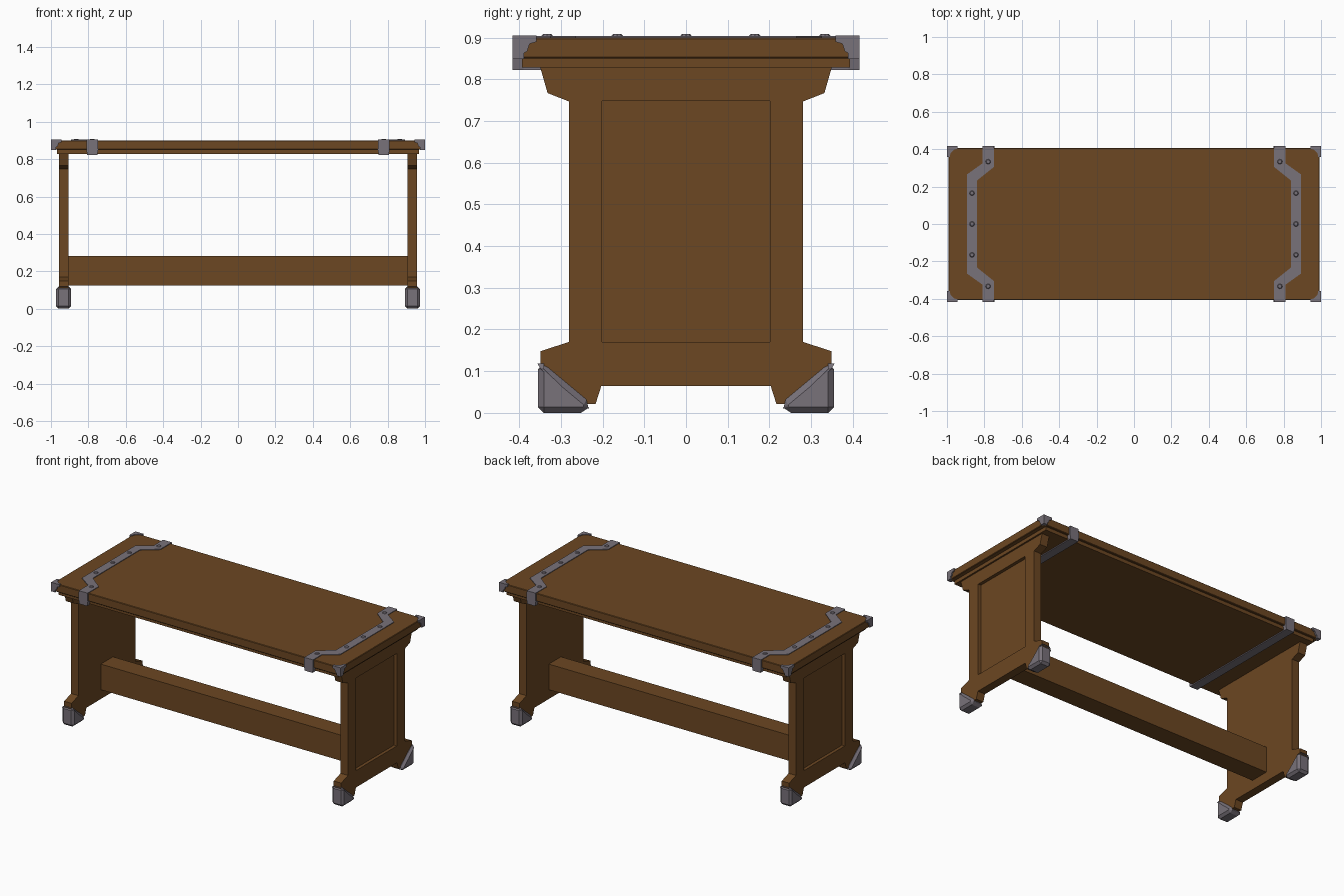
import bpy, bmesh
from mathutils import Vector

if "Cube" in bpy.data.objects:
    bpy.data.objects.remove(bpy.data.objects["Cube"])


def material(name, rgb):
    m = bpy.data.materials.new(name)
    m.diffuse_color = (*rgb, 1)
    m.use_nodes = True
    m.node_tree.nodes["Principled BSDF"].inputs["Base Color"].default_value = m.diffuse_color
    return m


WOOD = material("brown_wood", (0.150, 0.063, 0.016))
METAL = material("grey_metal", (0.190, 0.168, 0.195))


def prism(name, pts, w0, w1, place, mat, bevel=0):
    """Extrude a 2D outline from w0 to w1; place(u, v, w) maps it to space."""
    bm = bmesh.new()
    lo = [bm.verts.new(Vector(place(u, v, w0))) for u, v in pts]
    hi = [bm.verts.new(Vector(place(u, v, w1))) for u, v in pts]
    bm.faces.new(lo)
    bm.faces.new(hi)
    n = len(pts)
    for i in range(n):
        j = (i + 1) % n
        bm.faces.new((lo[i], lo[j], hi[j], hi[i]))
    if bevel:
        bmesh.ops.bevel(bm, geom=bm.edges[:], offset=bevel, segments=1, affect='EDGES')
    bmesh.ops.recalc_face_normals(bm, faces=bm.faces[:])
    me = bpy.data.meshes.new(name)
    bm.to_mesh(me)
    bm.free()
    ob = bpy.data.objects.new(name, me)
    bpy.context.collection.objects.link(ob)
    me.materials.append(mat)
    return ob


def box(name, x, y, z, mat, bevel=0):
    pts = [(x[0], y[0]), (x[1], y[0]), (x[1], y[1]), (x[0], y[1])]
    return prism(name, pts, z[0], z[1], lambda u, v, w: (u, v, w), mat, bevel)


# table top, lower moulding and stretcher
box("table_top", (-0.993, 0.993), (-0.407, 0.407), (0.85, 0.90), WOOD, 0.003)
box("top_moulding", (-0.967, 0.967), (-0.393, 0.393), (0.828, 0.851), WOOD)
box("stretcher", (-0.91, 0.91), (-0.06, 0.06), (0.123, 0.283), WOOD)

# half outlines in the y-z plane
half_leg = [(0.203, 0.065), (0.217, 0.021), (0.349, 0.021), (0.349, 0.148), (0.281, 0.17),
            (0.281, 0.747), (0.332, 0.767), (0.350, 0.83)]
leg_outline = half_leg + [(-y, z) for y, z in reversed(half_leg)]
foot_outline = [(0.355, 0.0), (0.355, 0.119), (0.343, 0.119), (0.228, 0.023), (0.238, 0.0)]

# half of the top strap outline in the x-y plane, outer then inner edge
outer = [(0.809, 0.415), (0.809, 0.325), (0.893, 0.265)]
inner = [(0.840, 0.232), (0.749, 0.305), (0.749, 0.415)]
strap_outline = (outer + [(x, -y) for x, y in reversed(outer)]
                 + [(x, -y) for x, y in reversed(inner)] + inner)

# metal corner outlines, measured inward from the corner
corner_top = [(0, 0), (0.057, 0), (0.054, 0.014), (0.036, 0.020), (0.020, 0.036),
              (0.014, 0.054), (0, 0.057)]
corner_side = [(0, 0), (0.057, 0), (0.054, 0.016), (0.041, 0.020), (0.035, 0.038),
               (0.027, 0.042), (0.027, 0.056), (0, 0.056)]

for sx, side in ((-1, "left"), (1, "right")):
    # end panel with recessed field on the outside
    leg = prism(side + "_leg_panel", leg_outline, 0.906, 0.957,
                lambda u, v, w: (sx * w, u, v), WOOD)
    cut = box("recess_cutter", sorted((sx * 0.937, sx * 1.0)), (-0.201, 0.201),
              (0.170, 0.748), WOOD)
    cut.hide_render = True
    mod = leg.modifiers.new("recess", 'BOOLEAN')
    mod.operation, mod.solver, mod.object = 'DIFFERENCE', 'EXACT', cut
    bpy.context.view_layer.objects.active = leg
    bpy.ops.object.modifier_apply(modifier=mod.name)
    bpy.data.objects.remove(cut)

    # strap over the top and under the table
    prism(side + "_top_strap", strap_outline, 0.895, 0.904,
          lambda u, v, w: (sx * u, v, w), METAL)
    box(side + "_under_strap", sorted((sx * 0.752, sx * 0.806)), (-0.415, 0.415),
        (0.822, 0.830), METAL)

    # rivets
    for i, (rx, ry) in enumerate([(0.78, -0.333), (0.866, -0.165), (0.866, 0),
                                  (0.866, 0.165), (0.78, 0.333)]):
        bpy.ops.mesh.primitive_cone_add(vertices=8, radius1=0.015, radius2=0.010, depth=0.006,
                                        location=(sx * rx, ry, 0.9055))
        rivet = bpy.context.object
        rivet.name = f"{side}_rivet_{i + 1}"
        rivet.data.materials.append(METAL)

    for sy, end in ((-1, "front"), (1, "back")):
        tag = f"{end}_{side}_"
        # metal foot cap
        prism(tag + "foot_cap", foot_outline, 0.892, 0.973,
              lambda u, v, w: (sx * w, sy * u, v), METAL, 0.014)
        # strap folded over the edge
        prism(tag + "strap_side", [(0.752, 0.822), (0.806, 0.822), (0.811, 0.85),
                                   (0.809, 0.904), (0.749, 0.904), (0.747, 0.85)],
              0.39, 0.416, lambda u, v, w: (sx * u, sy * w, v), METAL)
        # corner bracket: top, long side and short side plates
        prism(tag + "corner_top", corner_top, 0.89, 0.905,
              lambda u, v, w: (sx * (1 - u), sy * (0.416 - v), w), METAL)
        prism(tag + "corner_long_side", corner_side, 0.40, 0.416,
              lambda u, v, w: (sx * (1 - u), sy * w, 0.905 - v), METAL)
        prism(tag + "corner_short_side", corner_side, 0.985, 1.0,
              lambda u, v, w: (sx * w, sy * (0.416 - u), 0.905 - v), METAL)
